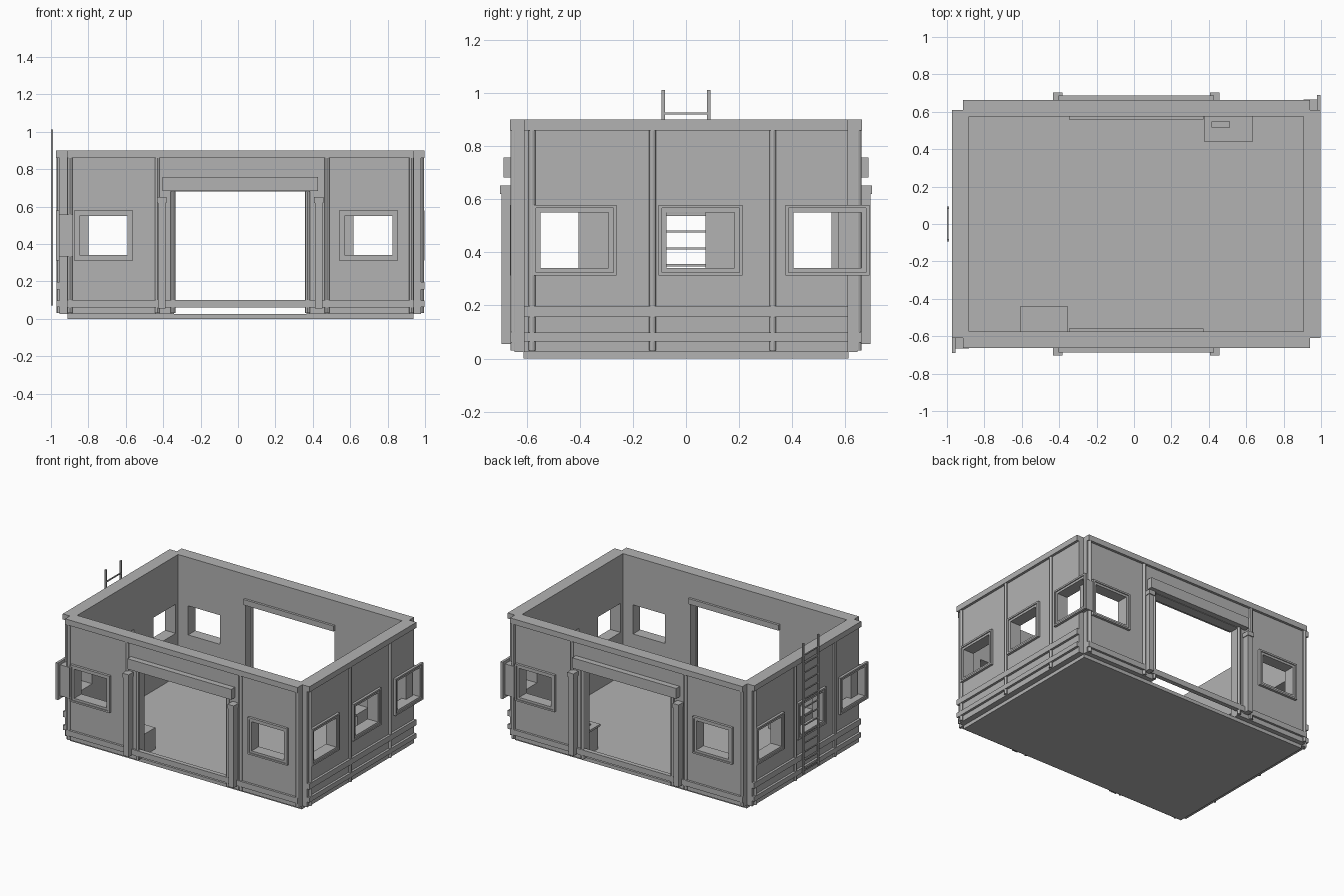
import bpy, math
from mathutils import Matrix

if "Cube" in bpy.data.objects:
    bpy.data.objects.remove(bpy.data.objects["Cube"])

CX = 0.0125                       # building centre along x (ladder sticks out on one side)
grey = bpy.data.materials.new("concrete grey")
grey.diffuse_color = (0.45, 0.45, 0.45, 1)
grey.use_nodes = True
grey.node_tree.nodes["Principled BSDF"].inputs["Base Color"].default_value = grey.diffuse_color


def make(name, boxes, turn=0):
    """Boxes are (u0, u1, v0, v1, z0, z1): u along the wall, v outward; turn = quarter turns."""
    verts, faces = [], []
    for u0, u1, v0, v1, z0, z1 in boxes:
        n = len(verts)
        verts += [(u, -v, z) for z in (z0, z1) for u, v in ((u0, v1), (u1, v1), (u1, v0), (u0, v0))]
        faces += [[n + i for i in f] for f in
                  ((3, 2, 1, 0), (4, 5, 6, 7), (0, 1, 5, 4), (1, 2, 6, 5), (2, 3, 7, 6), (3, 0, 4, 7))]
    me = bpy.data.meshes.new(name)
    me.from_pydata(verts, [], faces)
    me.transform(Matrix.Translation((CX, 0, 0)) @ Matrix.Rotation(turn * math.pi / 2, 4, 'Z'))
    me.materials.append(grey)
    ob = bpy.data.objects.new(name, me)
    bpy.context.collection.objects.link(ob)
    return ob


def cut(ob, boxes, turn):
    """Cut box openings out of a wall."""
    cutter = make("opening_cutter", boxes, turn)
    mod = ob.modifiers.new("openings", 'BOOLEAN')
    mod.operation, mod.solver, mod.object = 'DIFFERENCE', 'EXACT', cutter
    bpy.context.view_layer.objects.active = ob
    bpy.ops.object.modifier_apply(modifier=mod.name)
    bpy.data.objects.remove(cutter)


def ring(c, wo, ho, wi, hi, v0, v1, zc=0.446):
    """Rectangular frame made of four bars."""
    return [(c - wo, c - wi, v0, v1, zc - ho, zc + ho), (c + wi, c + wo, v0, v1, zc - ho, zc + ho),
            (c - wi, c + wi, v0, v1, zc + hi, zc + ho), (c - wi, c + wi, v0, v1, zc - ho, zc - hi)]


def tube(name, u, v, z0, z1, turn, r=0.013):
    """Upright round rib on a wall."""
    bpy.ops.mesh.primitive_cylinder_add(vertices=12, radius=r, depth=z1 - z0)
    ob = bpy.context.object
    ob.name = name
    ob.data.transform(Matrix.Translation((CX, 0, 0)) @ Matrix.Rotation(turn * math.pi / 2, 4, 'Z')
                      @ Matrix.Translation((u, -v, (z0 + z1) / 2)))
    ob.data.materials.append(grey)
    bpy.ops.object.shade_smooth_by_angle()


def wall(label, turn, half, inner, outer, windows, ribs, door=False):
    """One wall with its top band, windows and ribs."""
    w = make(label + "_wall", [(-half, half, inner, outer, 0.025, 0.86)], turn)
    holes = [(c - 0.128, c + 0.128, inner - 0.1, outer + 0.1, 0.341, 0.551) for c in windows]
    if door:
        holes.append((-0.355, 0.355, inner - 0.1, outer + 0.1, -0.1, 0.68))
    cut(w, holes, turn)
    make(label + "_top_band", [(-half, half, inner, outer + 0.018, 0.86, 0.90)], turn)
    for c in windows:
        make(label + "_window_frame",
             ring(c, 0.158, 0.133, 0.146, 0.121, outer, outer + 0.018)
             + ring(c, 0.146, 0.121, 0.128, 0.105, outer, outer + 0.011)
             + ring(c, 0.132, 0.112, 0.128, 0.105, inner, outer + 0.005), turn)
    for u in ribs:
        tube(label + "_rib", u, outer + 0.003, 0.03, 0.86, turn)


# floor slab
make("floor_slab", [(-0.925, 0.925, -0.612, 0.612, 0, 0.025)])

# long walls with doorways
for label, turn in (("front", 0), ("back", 2)):
    wall(label, turn, 0.928, 0.575, 0.646, (-0.7325, 0.685), (-0.91, -0.444, 0.463, 0.915), True)
    make(label + "_sill_bar", [(-0.928, 0.928, 0.63, 0.662, 0.06, 0.10)], turn)
    make(label + "_door_header", [(-0.415, 0.415, 0.64, 0.687, 0.683, 0.758)], turn)
    make(label + "_inner_track", [(-0.36, 0.36, 0.558, 0.58, 0.685, 0.725)], turn)
    for s in (-1, 1):
        u = s * 0.42
        make(label + "_door_post", [(u - 0.02, u + 0.02, 0.64, 0.695, 0.055, 0.62),
                                    (u - 0.025, u + 0.025, 0.64, 0.702, 0.62, 0.652)], turn)
        tube(label + "_door_jamb", s * 0.36, 0.649, 0.03, 0.68, turn)

# short walls with two horizontal rails
for label, turn in (("right", 1), ("left", 3)):
    wall(label, turn, 0.61, 0.8935, 0.967, (-0.42, 0.055, 0.533), (-0.58, -0.126, 0.327))
    make(label + "_rails", [(-0.61, 0.61, 0.96, 0.984, a, b) for a, b in ((0.064, 0.098), (0.157, 0.198))], turn)

# ladder on the left wall
ladder = [(s * 0.086 - 0.007, s * 0.086 + 0.007, 1.002, 1.0125, 0.07, 1.013) for s in (-1, 1)]
ladder += [(-0.086, 0.086, 1.004, 1.0115, 0.919 - 0.0635 * i, 0.927 - 0.0635 * i) for i in range(14)]
make("ladder", ladder, 3)

# crate beside the front doorway
make("crate", [(-0.622, -0.365, 0.44, 0.576, 0.025, 0.18)])

# desk with screen and keyboard beside the back doorway
make("desk", [(-0.624, -0.362, 0.442, 0.576, 0.185, 0.20), (-0.62, -0.605, 0.46, 0.576, 0.025, 0.185),
              (-0.385, -0.37, 0.46, 0.576, 0.025, 0.185)], 2)
make("screen", [(-0.50, -0.403, 0.515, 0.548, 0.225, 0.30), (-0.465, -0.438, 0.522, 0.542, 0.20, 0.225)], 2)
make("keyboard", [(-0.503, -0.403, 0.488, 0.50, 0.20, 0.208)], 2)
